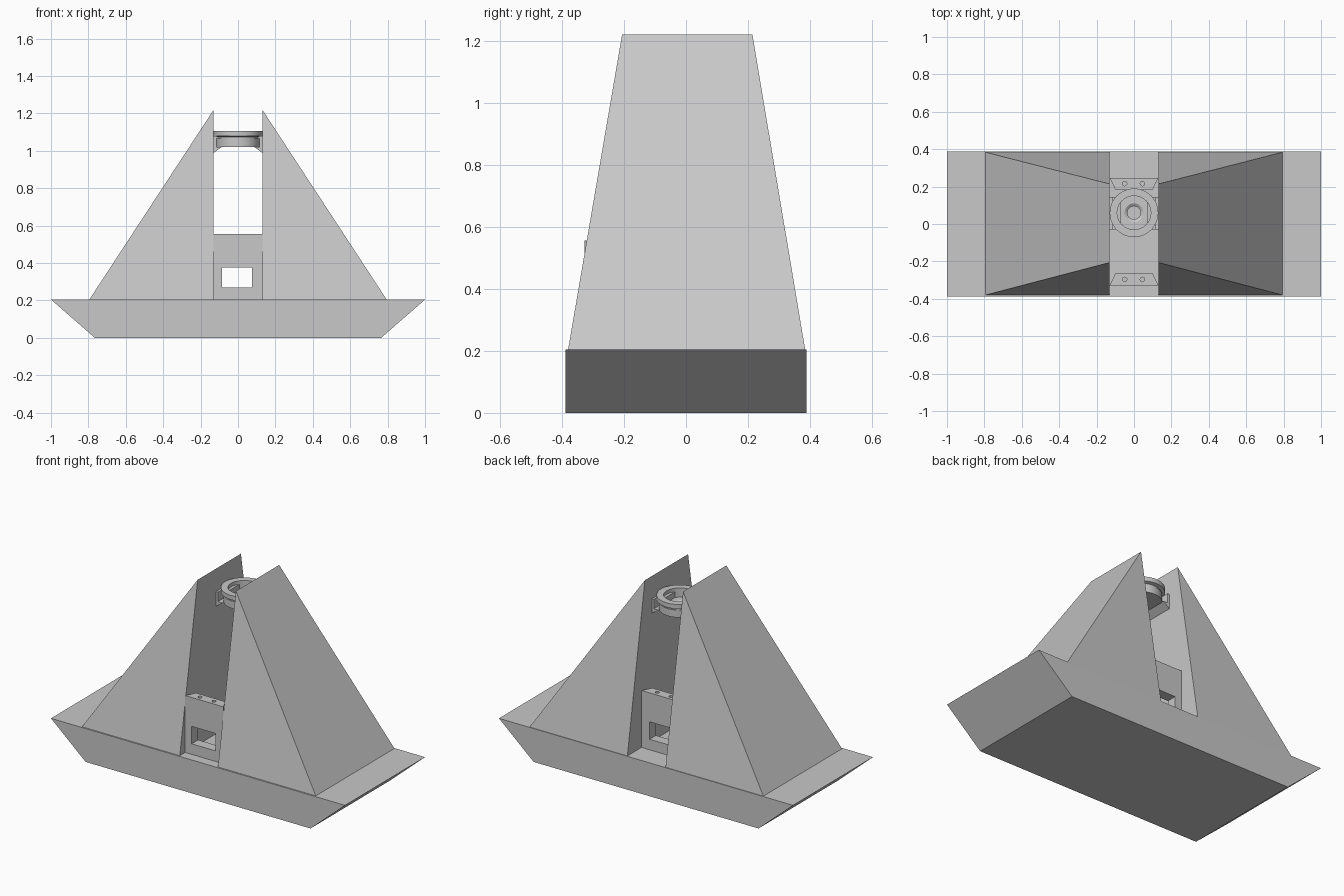
import bpy
import bmesh
from math import cos, sin, tau, radians
from mathutils import Matrix, Vector

cube = bpy.data.objects.get("Cube")
if cube:
    bpy.data.objects.remove(cube)

grey = bpy.data.materials.new("light grey")
grey.use_nodes = True
colour = (0.58, 0.58, 0.58, 1)
grey.diffuse_color = colour
grey.node_tree.nodes["Principled BSDF"].inputs["Base Color"].default_value = colour


def finish(name, bm):
    bmesh.ops.recalc_face_normals(bm, faces=bm.faces)
    mesh = bpy.data.meshes.new(name)
    bm.to_mesh(mesh)
    bm.free()
    mesh.materials.append(grey)
    ob = bpy.data.objects.new(name, mesh)
    bpy.context.collection.objects.link(ob)
    return ob


def loft(name, lower, upper):
    """Solid between two outlines with equal point counts."""
    bm = bmesh.new()
    a = [bm.verts.new(p) for p in lower]
    b = [bm.verts.new(p) for p in upper]
    bm.faces.new(a)
    bm.faces.new(b)
    for i in range(len(a)):
        j = (i + 1) % len(a)
        bm.faces.new((a[i], a[j], b[j], b[i]))
    return finish(name, bm)


def rect(x0, x1, y0, y1, z):
    return [(x0, y0, z), (x1, y0, z), (x1, y1, z), (x0, y1, z)]


def lathe(name, profile, centre, steps=48):
    """Closed ring profile of (radius, height) turned about z."""
    bm = bmesh.new()
    rings = [[bm.verts.new((centre[0] + r * cos(tau * s / steps),
                            centre[1] + r * sin(tau * s / steps), z))
              for r, z in profile] for s in range(steps)]
    for s in range(steps):
        a, b = rings[s], rings[(s + 1) % steps]
        for i in range(len(profile)):
            j = (i + 1) % len(profile)
            bm.faces.new((a[i], b[i], b[j], a[j]))
    ob = finish(name, bm)
    bpy.ops.object.select_all(action="DESELECT")
    ob.select_set(True)
    bpy.context.view_layer.objects.active = ob
    bpy.ops.object.shade_smooth_by_angle(angle=radians(30))
    return ob


def cut(ob, cutter):
    mod = ob.modifiers.new("cut", "BOOLEAN")
    mod.operation = "DIFFERENCE"
    mod.solver = "EXACT"
    mod.object = cutter
    bpy.context.view_layer.update()
    result = bpy.data.meshes.new_from_object(
        ob.evaluated_get(bpy.context.evaluated_depsgraph_get()))
    ob.modifiers.clear()
    ob.data = result
    bpy.data.objects.remove(cutter)


# Base hull with sloping ends
deck = 0.205
loft("base", rect(-0.765, 0.765, -0.388, 0.388, 0),
     rect(-1, 1, -0.388, 0.388, deck))

# Tall wedge on each side of the central gap
gap = 0.13
for side, name in ((-1, "right_wedge"), (1, "left_wedge")):
    bm = bmesh.new()
    foot = [bm.verts.new((side * x, y, deck)) for x, y in
            ((gap, -0.38), (0.795, -0.38), (0.795, 0.384), (gap, 0.384))]
    tip = [bm.verts.new((side * gap, y, 1.22)) for y in (-0.206, 0.214)]
    bm.faces.new(foot)
    bm.faces.new((foot[0], foot[1], tip[0]))
    bm.faces.new((foot[1], foot[2], tip[1], tip[0]))
    bm.faces.new((foot[2], foot[3], tip[1]))
    bm.faces.new((foot[3], foot[0], tip[0], tip[1]))
    finish(name, bm)

# Upright blocks at both ends of the gap, with a window and screw holes
for name, outer, inner in (("front_block", -0.328, -0.265),
                           ("back_block", 0.247, 0.185)):
    plan = ((-gap, outer), (gap, outer), (0.1, inner), (-0.1, inner))
    block = loft(name, [(x, y, deck) for x, y in plan],
                 [(x, y, 0.555) for x, y in plan])
    y0, y1 = min(outer, inner) - 0.05, max(outer, inner) + 0.05
    cut(block, loft("window_cutter", rect(-0.085, 0.075, y0, y1, 0.27),
                    rect(-0.085, 0.075, y0, y1, 0.377)))
    for x in (-0.05, 0.045):
        bm = bmesh.new()
        bmesh.ops.create_cone(
            bm, cap_ends=True, segments=16, radius1=0.012, radius2=0.012,
            depth=0.16,
            matrix=Matrix.Translation(Vector((x, (outer + inner) / 2, 0.54))))
        cut(block, finish("screw_cutter", bm))

# Round holder: wide rim, narrow cup, floor with a central hole
cx, cy = 0, 0.06
lathe("round_holder", [
    (0.035, 1.02), (0.115, 1.02), (0.115, 1.065), (0.11, 1.065),
    (0.11, 1.075), (0.13, 1.08), (0.13, 1.107), (0.09, 1.107),
    (0.09, 1.05), (0.05, 1.05), (0.035, 1.04)], (cx, cy))

# Flat-sided cheeks inside the cup
for side, name in ((-1, "right_cheek"), (1, "left_cheek")):
    arc = [(cx + side * 0.092 * cos(a), cy + 0.092 * sin(a))
           for a in [radians(d) for d in range(-40, 41, 10)]]
    loft(name, [(x, y, 1.045) for x, y in arc],
         [(x, y, 1.085) for x, y in arc])

# Gusset and lip carrying the holder on each wedge
for side, name in ((-1, "right_bracket"), (1, "left_bracket")):
    section = ((gap, 0.99), (gap, 1.08), (0.116, 1.08),
               (0.116, 1.022), (0.085, 1.022))
    loft(name, [(side * x, -0.03, z) for x, z in section],
         [(side * x, 0.145, z) for x, z in section])
